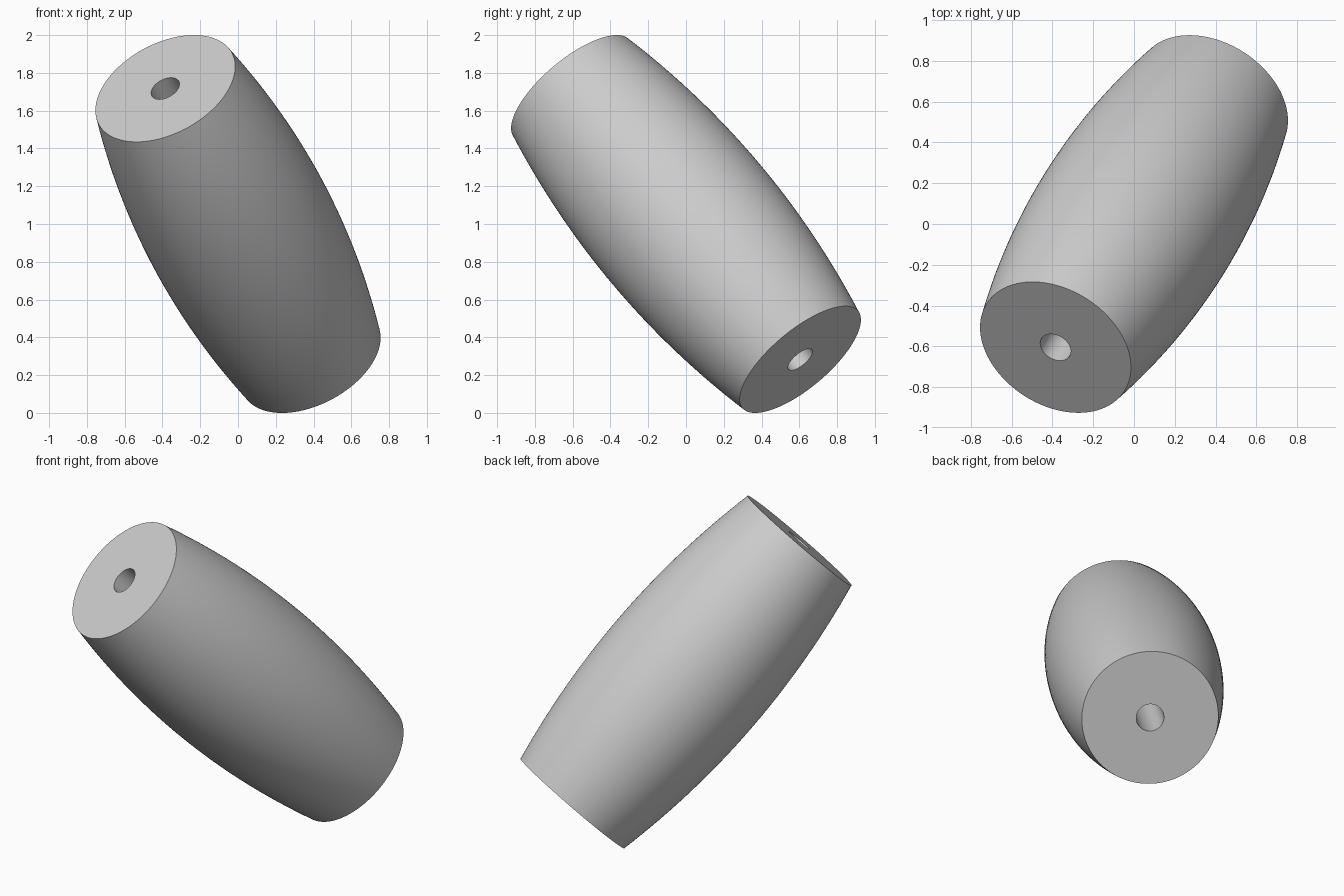
import bpy
import bmesh
import math
from mathutils import Vector, Matrix

cube = bpy.data.objects.get("Cube")
if cube:
    bpy.data.objects.remove(cube, do_unlink=True)

# Dimensions
AXIS = Vector((-0.385, -0.605, 0.7175))   # centre to upper end
HALF = AXIS.length
END_R, MID_R, HOLE_R = 0.40, 0.503, 0.081
RINGS, SIDES = 32, 128

# Single flat colour
grey = bpy.data.materials.new("light_grey")
grey.use_nodes = True
colour = (0.6, 0.6, 0.6, 1)
grey.diffuse_color = colour
grey.node_tree.nodes["Principled BSDF"].inputs["Base Color"].default_value = colour

# Closed profile: bulged outer wall, flat ends, straight bore
profile = []
for i in range(RINGS + 1):
    s = 2 * i / RINGS - 1
    profile.append((MID_R - (MID_R - END_R) * s * s, s * HALF))
profile += [(HOLE_R, HALF), (HOLE_R, -HALF)]

# Revolve the profile into a barrel
bm = bmesh.new()
verts = [bm.verts.new((r, 0, z)) for r, z in profile]
edges = [bm.edges.new((v, verts[i - 1])) for i, v in enumerate(verts)]
bmesh.ops.spin(bm, geom=verts + edges, cent=(0, 0, 0), axis=(0, 0, 1),
               angle=math.tau, steps=SIDES, use_merge=True)
bmesh.ops.remove_doubles(bm, verts=bm.verts, dist=1e-5)
bmesh.ops.recalc_face_normals(bm, faces=bm.faces)

# Tilt along the axis and rest on the ground
tilt = AXIS.to_track_quat('Z', 'Y').to_matrix().to_4x4()
bm.transform(Matrix.Translation((0, 0, 1)) @ tilt)

mesh = bpy.data.meshes.new("barrel_bead")
bm.to_mesh(mesh)
bm.free()
mesh.materials.append(grey)
bead = bpy.data.objects.new("barrel_bead", mesh)
bpy.context.collection.objects.link(bead)

# Smooth walls, sharp rims
bpy.ops.object.select_all(action='DESELECT')
bead.select_set(True)
bpy.context.view_layer.objects.active = bead
bpy.ops.object.shade_smooth_by_angle(angle=math.radians(35))
